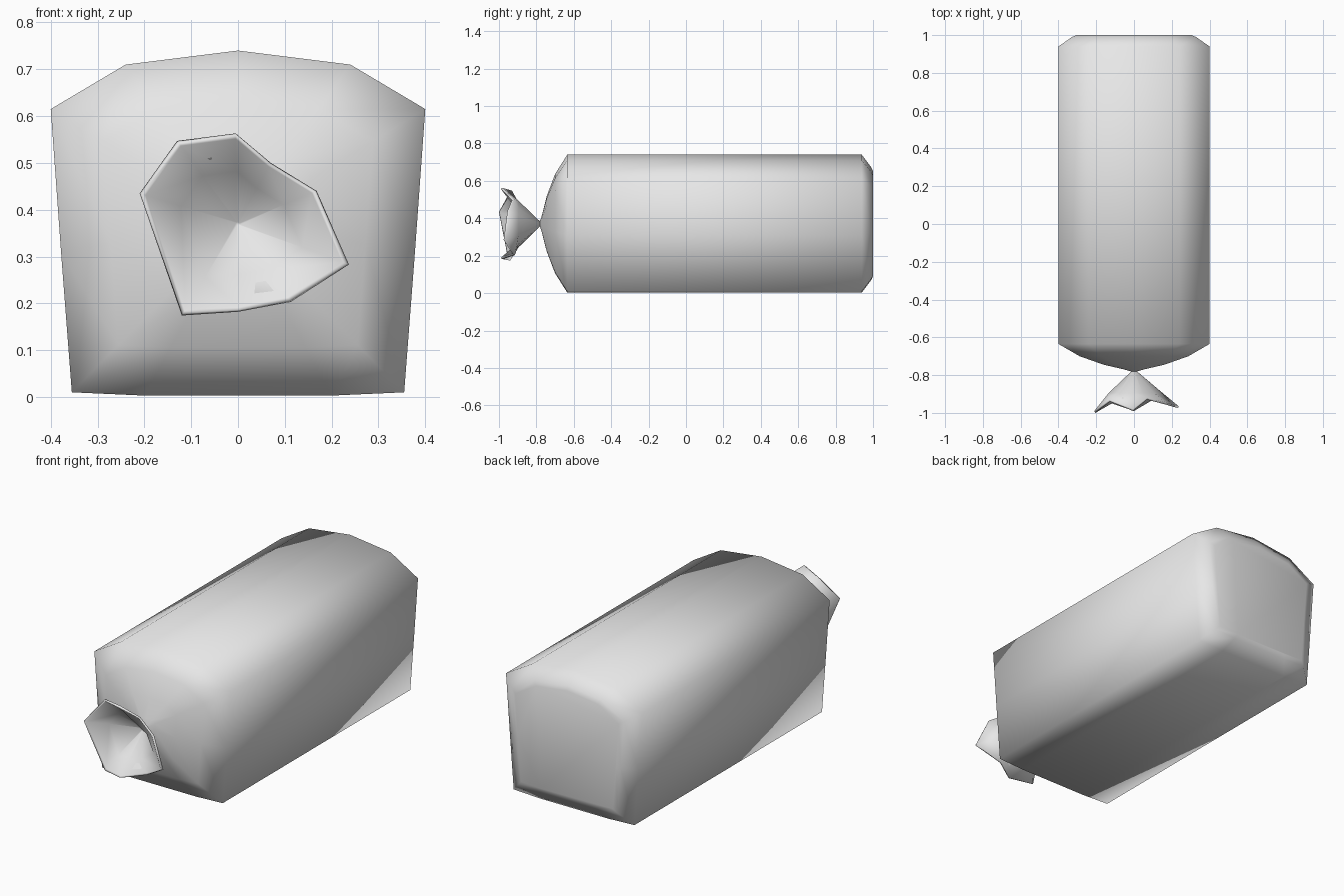
import bpy
import bmesh
from mathutils import Vector

if "Cube" in bpy.data.objects:
    bpy.data.objects.remove(bpy.data.objects["Cube"], do_unlink=True)

MID_Z = 0.37

grey = bpy.data.materials.new("soft grey")
grey.use_nodes = True
grey.diffuse_color = (0.8, 0.8, 0.8, 1)
grey.node_tree.nodes["Principled BSDF"].inputs["Base Color"].default_value = (0.8, 0.8, 0.8, 1)


def loft(name, rings):
    """Skin a list of closed rings and cap both ends."""
    bm = bmesh.new()
    loops = [[bm.verts.new(p) for p in ring] for ring in rings]
    n = len(loops[0])
    for a, b in zip(loops, loops[1:]):
        for i in range(n):
            j = (i + 1) % n
            bm.faces.new((a[i], a[j], b[j], b[i]))
    bm.faces.new(loops[0])
    bm.faces.new(loops[-1])
    bmesh.ops.recalc_face_normals(bm, faces=bm.faces)
    for f in bm.faces:
        f.smooth = True
    mesh = bpy.data.meshes.new(name)
    bm.to_mesh(mesh)
    bm.free()
    mesh.materials.append(grey)
    obj = bpy.data.objects.new(name, mesh)
    bpy.context.collection.objects.link(obj)
    return obj


# Loaf body: domed cross-section scaled along the length
half = [(0.24, 0.71), (0.40, 0.615), (0.378, 0.31), (0.355, 0.01), (0.2, 0.003)]
section = [(0, 0.74)] + half + [(-x, z) for x, z in reversed(half)]
stations = [(-0.782, 0.025), (-0.77, 0.13), (-0.745, 0.4), (-0.70, 0.72), (-0.635, 1),
            (0.94, 1), (0.99, 0.82), (1.0, 0.76)]
loft("bag_body", [[(x * s, y, MID_Z + (z - MID_Z) * s) for x, z in section]
                  for y, s in stations])

# Gathered opening: irregular flared rim, lofted outside then back inside
rim = [Vector(p) for p in (
    (-0.21, -1.0, 0.435), (-0.13, -0.94, 0.547), (-0.005, -0.99, 0.563),
    (0.07, -0.93, 0.5), (0.168, -0.955, 0.44), (0.237, -0.975, 0.283),
    (0.113, -0.925, 0.203), (0, -0.99, 0.182), (-0.12, -0.95, 0.174))]


def flare(s, y=None, shift=0.0):
    return [(p.x * s, p.y + shift if y is None else y, MID_Z + (p.z - MID_Z) * s)
            for p in rim]


loft("bag_opening", [flare(0.04, -0.775), flare(0.64, -0.895), flare(1, shift=0.01),
                     flare(0.98), flare(0.94, shift=0.004),
                     flare(0.58, -0.905), flare(0.02, -0.79)])
